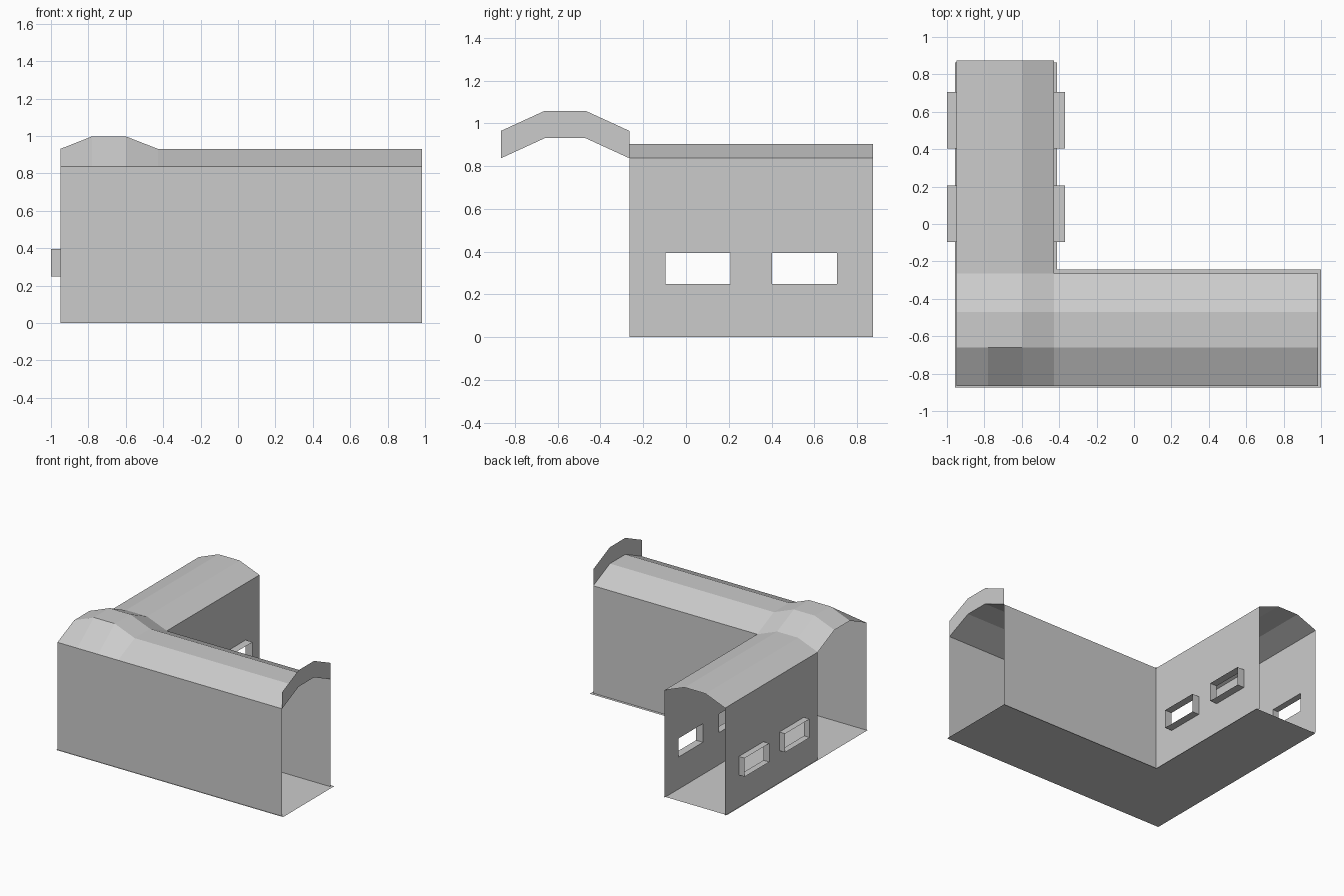
import bpy

if "Cube" in bpy.data.objects:
    bpy.data.objects.remove(bpy.data.objects["Cube"])

# Main dimensions
XL, XR, XE = -0.95, -0.428, 0.985      # side wing left / right, front wing end
YF, YB, YE = -0.865, -0.265, 0.875     # front wing front / back, side wing end
EAVE, RISE_A, RISE_B, BAND = 0.837, 0.067, 0.094, 0.128
XS = [XL, -0.78, -0.60, XR]            # side wing roof breaks
YS = [YF, -0.66, -0.47, YB]            # front wing roof breaks
ARCH = [0, 1, 1, 0]
WINDOWS = [(-0.095, 0.207), (0.403, 0.705)]
WZ0, WZ1 = 0.25, 0.395


def make(name, verts, faces):
    mesh = bpy.data.meshes.new(name)
    mesh.from_pydata(verts, [], faces)
    mesh.update()
    ob = bpy.data.objects.new(name, mesh)
    bpy.context.collection.objects.link(ob)
    return ob


def sheet(name, rows, skip=()):
    """Surface through equal-length rows of points, leaving out skipped cells."""
    n = len(rows[0])
    verts = [p for row in rows for p in row]
    faces = [(i * n + j, i * n + j + 1, (i + 1) * n + j + 1, (i + 1) * n + j)
             for i in range(len(rows) - 1) for j in range(n - 1)
             if (i, j) not in skip]
    return make(name, verts, faces)


# Floor: flat L-shaped slab outline
floor = [(-0.957, -0.873), (1.0, -0.873), (1.0, -0.243), (-0.413, -0.243),
         (-0.413, 0.863), (-0.957, 0.863)]
make("floor", [(x, y, 0) for x, y in floor], [tuple(range(6))])

# Front wing walls
for name, y, x0 in (("front_wall", YF, XL), ("back_wall", YB, XR)):
    sheet(name, [[(x, y, z) for x in ((x0, XE) if y == YF else (XE, x0))]
                 for z in (0, EAVE)])

# Side wing walls with window openings and projecting window frames
cuts = [YB, *WINDOWS[0], *WINDOWS[1], YE]
for side, x, xo in (("left", XL, -1.0), ("right", XR, -0.368)):
    ys = cuts if side == "right" else cuts[::-1]
    sheet(side + "_wall", [[(x, y, z) for y in ys] for z in (0, WZ0, WZ1, EAVE)],
          skip={(1, 1), (1, 3)})
    for k, (y0, y1) in enumerate(WINDOWS):
        loop = [(y0, WZ0), (y1, WZ0), (y1, WZ1), (y0, WZ1), (y0, WZ0)]
        if side == "left":
            loop.reverse()
        sheet(f"{side}_window_frame_{k + 1}",
              [[(px, y, z) for y, z in loop] for px in (x, xo)])

# Roofs: side wing, front wing and the raised crossing between them
sheet("side_wing_roof", [[(x, y, EAVE + RISE_A * a) for x, a in zip(XS, ARCH)]
                         for y in (YB, YE)])
sheet("front_wing_roof", [[(x, y, EAVE + RISE_B * b) for x in (XR, XE)]
                          for y, b in zip(YS, ARCH)])
sheet("crossing_roof",
      [[(x, y, EAVE + RISE_B * b + (RISE_A * a if y > YF else 0))
        for x, a in zip(XS, ARCH)] for y, b in zip(YS, ARCH)])

# Arched fascia above the open end of the front wing
sheet("end_fascia", [[(XE, y, EAVE + RISE_B * b + h) for y, b in zip(YS, ARCH)]
                     for h in (0, BAND)])
